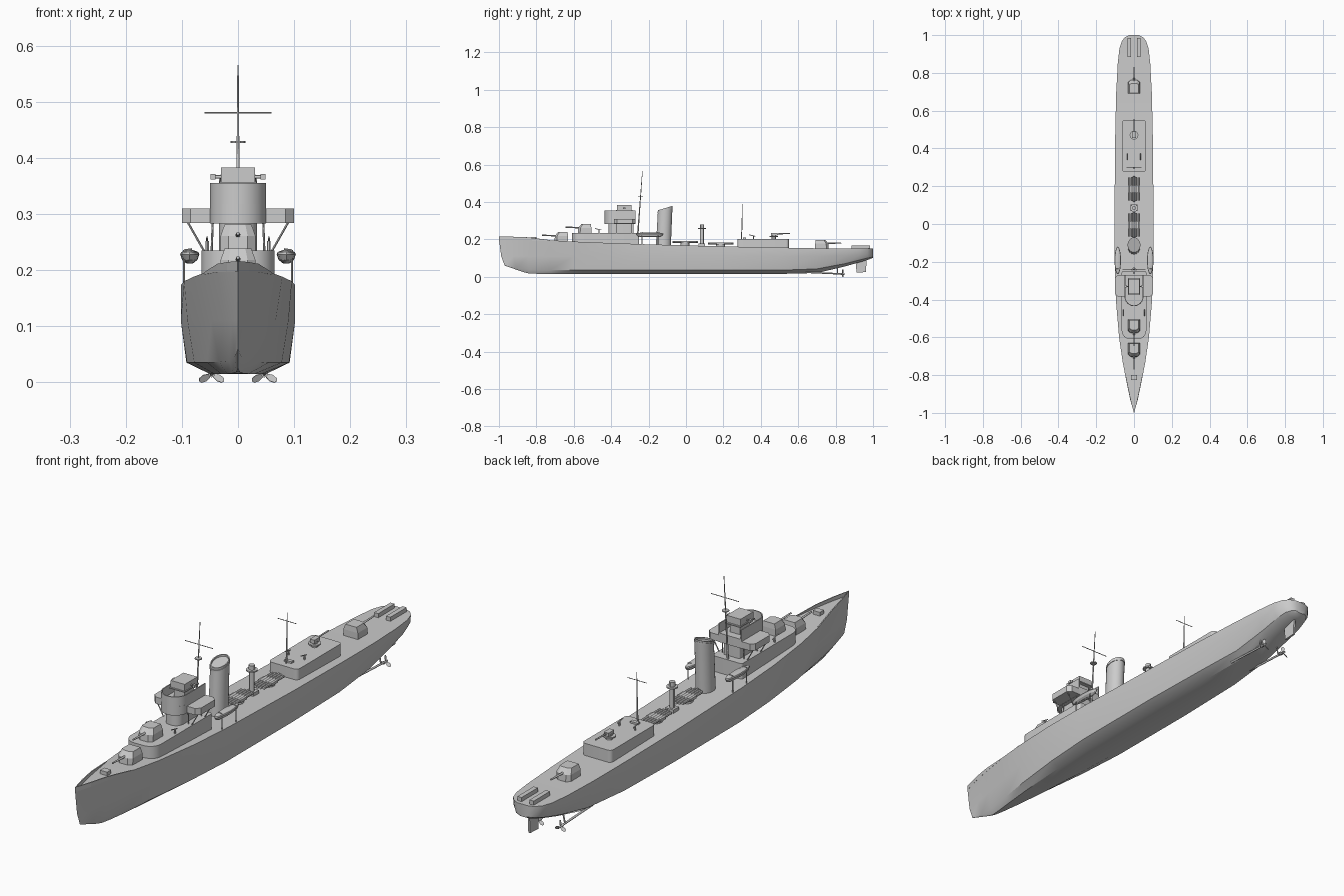
import bpy, bmesh, math
from mathutils import Vector

if "Cube" in bpy.data.objects:
    bpy.data.objects.remove(bpy.data.objects["Cube"])


def loft(name, rings, smooth=None):
    """Skin closed rings of points, capping both ends."""
    bm = bmesh.new()
    rows = [[bm.verts.new(p) for p in r] for r in rings]
    n = len(rows[0])
    for a, b in zip(rows, rows[1:]):
        for i in range(n):
            j = (i + 1) % n
            bm.faces.new((a[i], a[j], b[j], b[i]))
    bm.faces.new(rows[0][::-1])
    bm.faces.new(rows[-1])
    bmesh.ops.remove_doubles(bm, verts=bm.verts, dist=1e-5)
    bmesh.ops.recalc_face_normals(bm, faces=bm.faces)
    me = bpy.data.meshes.new(name)
    bm.to_mesh(me)
    bm.free()
    ob = bpy.data.objects.new(name, me)
    bpy.context.collection.objects.link(ob)
    if smooth:
        bpy.ops.object.select_all(action='DESELECT')
        ob.select_set(True)
        bpy.context.view_layer.objects.active = ob
        bpy.ops.object.shade_smooth_by_angle(angle=math.radians(smooth))
    return ob


def prism(name, outline, z0, z1, smooth=None):
    return loft(name, [[(x, y, z) for x, y in outline] for z in (z0, z1)], smooth)


def box(name, x0, x1, y0, y1, z0, z1):
    return prism(name, [(x0, y0), (x1, y0), (x1, y1), (x0, y1)], z0, z1)


def ellipse(cx, cy, rx, ry, n=24):
    return [(cx + rx * math.cos(i * math.tau / n), cy + ry * math.sin(i * math.tau / n))
            for i in range(n)]


def rounded(x, y0, y1, rf, rb):
    """Rectangle outline with rounded front (y0) and back (y1) corners."""
    pts = []
    for cx, cy, r, a0 in ((x - rb, y1 - rb, rb, 0), (rb - x, y1 - rb, rb, 90),
                          (rf - x, y0 + rf, rf, 180), (x - rf, y0 + rf, rf, 270)):
        for k in range(7):
            a = math.radians(a0 + k * 15)
            pts.append((cx + r * math.cos(a), cy + r * math.sin(a)))
    return pts


def rod(name, p, q, r, r2=None, n=10):
    p, q = Vector(p), Vector(q)
    d = (q - p).normalized()
    u = d.orthogonal().normalized()
    v = d.cross(u)
    return loft(name, [[c + rad * (u * math.cos(i * math.tau / n) + v * math.sin(i * math.tau / n))
                        for i in range(n)] for c, rad in ((p, r), (q, r if r2 is None else r2))], 40)


# Hull stations: y, deck width, deck z, mid width, mid z, chine width, chine z, keel z
ST = [(-1, 0, .2, 0, .11, 0, .06, .025),
      (-.93, .02, .2, .011, .11, .006, .045, .018),
      (-.85, .037, .199, .025, .11, .016, .038, .016),
      (-.73, .06, .195, .047, .11, .034, .036, .015),
      (-.6, .079, .188, .067, .11, .055, .035, .015),
      (-.4, .096, .18, .09, .11, .078, .035, .015),
      (-.2, .102, .173, .102, .11, .091, .035, .015),
      (.2, .102, .162, .102, .11, .092, .035, .015),
      (.5, .099, .156, .099, .11, .085, .035, .015),
      (.7, .094, .152, .093, .11, .07, .042, .02),
      (.85, .086, .15, .084, .112, .062, .07, .055),
      (.93, .077, .15, .075, .118, .058, .09, .078),
      (.97, .064, .15, .061, .12, .05, .1, .09),
      (.99, .046, .15, .043, .122, .037, .104, .097),
      (1, .024, .15, .022, .123, .018, .106, .102)]
STEM = (.13, .03, .012, 0)


def deck(y):
    for a, b in zip(ST, ST[1:]):
        if a[0] <= y <= b[0]:
            return a[2] + (b[2] - a[2]) * (y - a[0]) / (b[0] - a[0])


rings = []
for y, dw, dz, mw, mz, cw, cz, kz in ST:
    f = max(0, (-.6 - y) / .4) ** 2
    half = [(w, y + s * f, z) for w, z, s in
            zip((.55 * cw, cw, mw, dw), (kz, cz, mz, dz), STEM)]
    rings.append(half + [(-x, yy, z) for x, yy, z in half[::-1]])
loft("hull", rings, 30)

# Bow bulwark, tapering down towards the stern
for s in (-1, 1):
    loft("bow_bulwark", [[(s * w, y, z - .003), (s * w, y, z + h),
                          (s * max(0, w - .003), y + .004, z + h), (s * max(0, w - .003), y + .004, z - .003)]
                         for w, y, z, h in ((.0005, -1, .2, .016), (.02, -.93, .2, .014),
                                            (.037, -.85, .199, .012), (.06, -.73, .195, .001))])
box("capstan", -.015, .015, -.825, -.8, .19, .212)

# Deckhouses
prism("fore_deckhouse", rounded(.065, -.61, -.25, .045, .008), .165, .235, 30)
prism("aft_deckhouse", rounded(.063, .275, .55, .015, .015), .15, .202, 30)


# Gun turrets with sloped shields
def turret(name, yc, z0, d):
    def ring(w, f, c, b, z):
        pts = [(w, b), (w, c), (.55 * w, f), (-.55 * w, f), (-w, c), (-w, b)]
        return [(x, yc + d * y, z) for x, y in pts]
    loft(name, [ring(.031, .038, .026, -.034, z0), ring(.031, .036, .024, -.034, z0 + .026),
                ring(.024, .02, .012, -.032, z0 + .046)])
    rod(name + "_barrel", (0, yc + d * .02, z0 + .027), (0, yc + d * .105, z0 + .03), .0045, .003)


turret("fore_gun_low", -.665, .192, -1)
turret("fore_gun_high", -.54, .235, -1)
turret("aft_gun", .725, .151, 1)

# Bridge: narrow base, rounded floor, open bulwark around it
prism("bridge_base", rounded(.034, -.415, -.28, .03, .004), .23, .285, 30)
prism("bridge_block", rounded(.05, -.435, -.27, .0495, .002), .283, .318, 30)
arc = [(math.cos(math.radians(a)), math.sin(math.radians(a))) for a in range(0, -181, -15)]
wall = ([(.05, -.27)] + [(.05 * c, -.385 + .05 * s) for c, s in arc] + [(-.05, -.27), (-.046, -.27)]
        + [(.046 * c, -.385 + .046 * s) for c, s in arc[::-1]] + [(.046, -.27)])
prism("bridge_bulwark", wall, .318, .355, 30)
box("director_base", -.022, .022, -.36, -.3, .318, .357)
box("director_platform", -.033, .033, -.375, -.285, .353, .357)
box("director", -.03, .03, -.37, -.292, .357, .383)
rod("rangefinder", (-.048, -.33, .366), (.048, -.33, .366), .003)
for s in (-1, 1):
    box("rangefinder_end", s * .04, s * .049, -.337, -.323, .361, .371)
    prism("bridge_wing", [(s * .045, -.385), (s * .085, -.385), (s * .1, -.37),
                          (s * .1, -.285), (s * .085, -.27), (s * .045, -.27)], .284, .31)
    for y in (-.37, -.29):
        rod("wing_strut", (s * .06, y, .233), (s * .09, y, .286), .002, n=6)
        rod("wing_post", (s * .047, y, .233), (s * .045, y, .286), .002, n=6)
    # Light guns beside the bridge and on the aft deckhouse
    for x, y, z in ((.055, -.465, .234), (.034, .36, .2)):
        rod("light_gun_post", (s * x, y, z), (s * x, y, z + .018), .003, n=6)
        rod("light_gun", (s * x, y + .012, z + .016), (s * x, y - .022, z + .024), .002, n=6)

# Masts
rod("foremast", (0, -.262, .17), (0, -.233, .565), .0045, .0012)
rod("foremast_yard", (-.06, -.239, .48), (.06, -.239, .48), .0014, n=6)
prism("foremast_platform", ellipse(0, -.243, .013, .013, 10), .426, .43)
rod("aft_mast", (0, .297, .2), (0, .302, .397), .003, .001)
rod("aft_mast_yard", (-.04, .301, .365), (.04, .301, .365), .0013, n=6)
box("aft_mast_locker", -.016, .016, .305, .32, .2, .209)

# Raked funnel with a slanted, recessed top
def funnel_ring(cy, rx, ry, z, slope):
    return [(x, y, z + slope * (y - cy)) for x, y in ellipse(0, cy, rx, ry)]


loft("funnel", [funnel_ring(-.121, .033, .04, .165, 0), funnel_ring(-.111, .032, .039, .367, .3),
                funnel_ring(-.111, .028, .035, .367, .3), funnel_ring(-.111, .028, .035, .355, .3)], 30)
loft("funnel_cap_band", [funnel_ring(-.112, .034, .041, .353, .3), funnel_ring(-.112, .034, .041, .36, .3)], 30)

# Ship's boats on davits
for s in (-1, 1):
    def boat_ring(k, z):
        return [(x, y, z) for x, y in ellipse(s * .086, -.193, .017 * k, .04 + .033 * k, 20)]
    loft("ship_boat", [boat_ring(.35, .212), boat_ring(.8, .218), boat_ring(1, .228),
                       boat_ring(.9, .232), boat_ring(.3, .236)], 30)
    for y in (-.235, -.15):
        rod("davit", (s * .096, y, .165), (s * .096, y, .236), .002, n=6)
        rod("davit_arm", (s * .096, y, .235), (s * .082, y, .237), .002, n=6)

# Torpedo tube mounts, five tubes each
for yc, z in ((-.005, .186), (.185, .178)):
    prism("tube_mount_base", ellipse(0, yc, .024, .024, 16), deck(yc) - .005, z - .004)
    box("tube_mount_saddle", -.03, .03, yc - .018, yc + .018, z - .006, z + .004)
    for k in range(-2, 3):
        h = .068 - .004 * abs(k)
        rod("torpedo_tube", (k * .0115, yc - h, z), (k * .0115, yc + h, z), .0056, n=8)

# Searchlight tower
box("searchlight_base", -.018, .018, .068, .102, .16, .178)
prism("searchlight_tower", ellipse(0, .085, .01, .01, 12), .17, .26, 30)
prism("searchlight_platform", ellipse(0, .085, .021, .021, 16), .256, .261, 30)
prism("searchlight", ellipse(0, .085, .011, .011, 12), .261, .278, 30)

# Aft anti-aircraft gun
prism("aa_gun_pedestal", ellipse(0, .47, .012, .012, 12), .2, .224, 30)
prism("aa_gun_platform", ellipse(0, .47, .023, .023, 16), .212, .217, 30)
box("aa_gun_body", -.01, .01, .455, .49, .22, .234)
rod("aa_gun_barrel", (0, .47, .229), (0, .555, .231), .003)

for s in (-1, 1):
    # Depth charge racks at the stern
    box("depth_charge_rack", s * .017, s * .035, .885, .985, .148, .166)
    # Shafts and three-bladed propellers
    cx, cz = s * .047, .0145
    rod("propeller_shaft", (cx, .64, .024), (cx, .845, cz), .004)
    rod("propeller_hub", (cx, .825, cz), (cx, .85, cz), .006, .003)
    rod("shaft_bracket", (cx, .81, .017), (cx * .8, .81, .06), .003, n=6)
    for a in (90, 210, 330):
        r = Vector((math.cos(math.radians(a)), 0, math.sin(math.radians(a))))
        t = Vector((-r.z, .6, r.x)).normalized()
        c = Vector((cx, .838, cz))
        blade = [(.003, .003), (.014, .007), (.023, .005), (.0255, 0),
                 (.023, -.005), (.014, -.007), (.003, -.003)]
        n = r.cross(t) * .0008
        loft("propeller_blade", [[c + r * u + t * v + n * k for u, v in blade] for k in (-1, 1)])

# Rudder
loft("rudder", [[(x, .912, .022), (x, .962, .025), (x, .966, .1), (x, .905, .1)] for x in (-.004, .004)])
